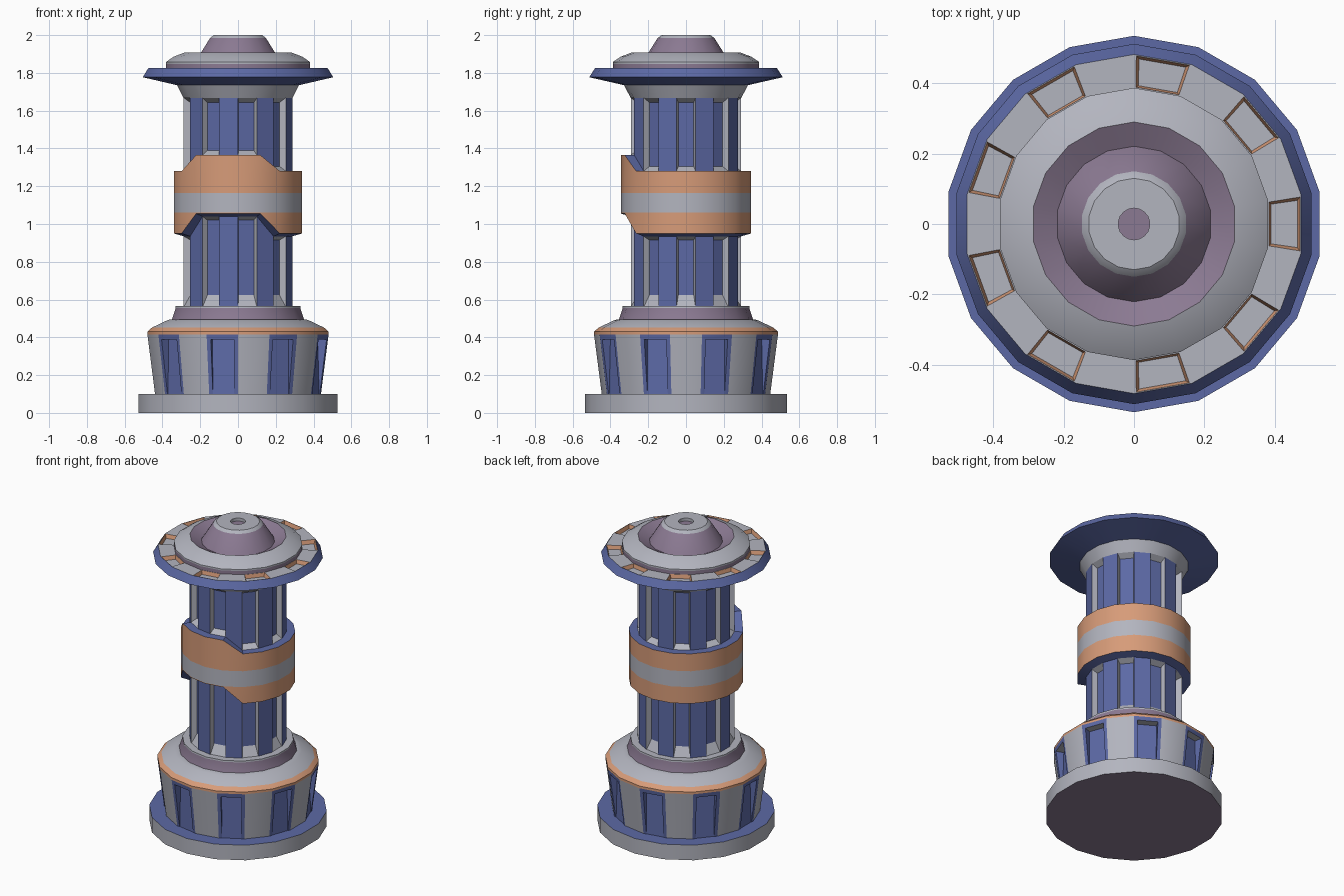
import bpy, math
from mathutils import Vector

if "Cube" in bpy.data.objects:
    bpy.data.objects.remove(bpy.data.objects["Cube"])

N = 18


def material(name, rgb):
    m = bpy.data.materials.new(name)
    m.diffuse_color = (*rgb, 1)
    m.use_nodes = True
    m.node_tree.nodes["Principled BSDF"].inputs["Base Color"].default_value = m.diffuse_color
    return m


MATS = [material("light_grey", (0.45, 0.46, 0.52)),
        material("blue", (0.107, 0.141, 0.376)),
        material("copper_orange", (0.68, 0.33, 0.19)),
        material("dusky_purple", (0.26, 0.195, 0.29))]
GREY, BLUE, ORANGE, PURPLE = range(4)


def P(i, r, z):
    """Point on side line i; line 0 points to the front, counting towards +x."""
    a = math.radians(360 / N * i)
    return Vector((r * math.sin(a), -r * math.cos(a), z))


class Part:
    def __init__(self, name):
        self.name, self.verts, self.faces, self.mats, self.seen = name, [], [], [], {}

    def face(self, pts, mat):
        ids = []
        for p in pts:
            k = tuple(round(c, 5) + 0.0 for c in p)
            if k not in self.seen:
                self.seen[k] = len(self.verts)
                self.verts.append(k)
            if self.seen[k] not in ids:
                ids.append(self.seen[k])
        if len(ids) > 2:
            self.faces.append(ids)
            self.mats.append(mat)

    def bridge(self, a, b, mats):
        for j in range(4):
            k = (j + 1) % 4
            self.face((a[j], a[k], b[k], b[j]), mats[j])

    def lathe(self, profile, mats, skip=lambda i, s: False):
        """Profile runs from the bottom outwards and up."""
        for s in range(len(profile) - 1):
            (r0, z0), (r1, z1) = profile[s], profile[s + 1]
            for i in range(N):
                if not skip(i, s):
                    self.face((P(i, r0, z0), P(i + 1, r0, z0),
                               P(i + 1, r1, z1), P(i, r1, z1)), mats[s])

    def finish(self):
        me = bpy.data.meshes.new(self.name)
        me.from_pydata(self.verts, [], self.faces)
        for m in MATS:
            me.materials.append(m)
        for p, m in zip(me.polygons, self.mats):
            p.material_index = m
            p.use_smooth = True
        me.set_sharp_from_angle(angle=math.radians(25))
        bpy.context.collection.objects.link(bpy.data.objects.new(self.name, me))


def inset(q, u, v0, v1):
    """Smaller quad inside quad q, given as fractions across and up."""
    def at(s, t):
        return q[0].lerp(q[1], s).lerp(q[3].lerp(q[2], s), t)
    return [at(u, v0), at(1 - u, v0), at(1 - u, v1), at(u, v1)]


# Base plate
base = Part("base_plate")
base.lathe([(0, 0), (0.535, 0), (0.535, 0.1), (0, 0.1)], [PURPLE, GREY, BLUE])
base.finish()

# Flared drum with nine tapering window recesses
drum = Part("lower_drum")
drum.lathe([(0.446, 0.1), (0.487, 0.415)], [GREY], lambda i, s: i % 2 == 1)
for i in range(1, N, 2):
    q = [P(i, 0.446, 0.1), P(i + 1, 0.446, 0.1), P(i + 1, 0.487, 0.415), P(i, 0.487, 0.415)]
    rim = inset(q, 0.13, 0, 0.92)
    out = P(i + 0.5, 1, 0)
    floor = [p - out * d for p, d in zip(rim, (0.003, 0.003, 0.05, 0.05))]
    drum.bridge(q, rim, [BLUE] * 4)
    drum.bridge(rim, floor, [BLUE, BLUE, GREY, BLUE])
    drum.face(floor, BLUE)
drum.finish()

# Stepped shoulder between drum and column
shoulder = Part("shoulder")
shoulder.lathe([(0.487, 0.415), (0.487, 0.43), (0.462, 0.452), (0.385, 0.488), (0.365, 0.495),
                (0.355, 0.495), (0.335, 0.555), (0.335, 0.565), (0.315, 0.565), (0.285, 0.565)],
               [ORANGE, ORANGE, GREY, GREY, GREY, PURPLE, GREY, GREY, GREY])
shoulder.finish()


# Height shift of the collar edges: raised at the front
def lift(i):
    return 1.0 if (i + 2) % N <= 3 else 0.0


def collar_low(i):
    return 0.95 + 0.105 * lift(i)


def collar_high(i):
    return 1.28 + 0.085 * lift(i)


# Fluted column: recessed bays alternate with raised strips, above and below the collar
R = 0.292
for name, lo, hi, d_lo, d_hi in (
        ("lower_column", lambda i: 0.56, lambda i: collar_low(i) - 0.015, 0.065, 0.02),
        ("upper_column", collar_high, lambda i: 1.668, 0.025, 0.025)):
    col = Part(name)
    for i in range(N):
        q = [P(i, R, lo(i)), P(i + 1, R, lo(i + 1)), P(i + 1, R, hi(i + 1)), P(i, R, hi(i))]
        if i % 2:
            col.face(q, BLUE)
            continue
        floor = inset(q, 0.1, 0, 1)
        out = P(i + 0.5, 1, 0)
        floor = [p - out * 0.035 + Vector((0, 0, d))
                 for p, d in zip(floor, (d_lo, d_lo, -d_hi, -d_hi))]
        col.bridge(q, floor, [GREY] * 4)
        col.face(floor, BLUE)
    col.finish()

# Banded collar
collar = Part("collar")
RC = 0.345
for i in range(N):
    j = i + 1
    rows = [(R, collar_low(i) - 0.015, collar_low(j) - 0.015),
            (RC, collar_low(i), collar_low(j)), (RC, 1.06, 1.06), (RC, 1.165, 1.165),
            (RC, collar_high(i), collar_high(j)), (R, collar_high(i), collar_high(j))]
    for (r0, a0, b0), (r1, a1, b1), m in zip(rows, rows[1:], (BLUE, ORANGE, GREY, ORANGE, BLUE)):
        collar.face((P(i, r0, a0), P(j, r0, b0), P(j, r1, b1), P(i, r1, a1)), m)
collar.finish()

# Neck and wide flange with nine rectangular pockets on top
flange = Part("top_flange")
flange.lathe([(R, 1.666), (0.328, 1.735), (0.512, 1.777), (0.482, 1.825), (0.387, 1.825)],
             [GREY, BLUE, BLUE, GREY], lambda i, s: s == 3 and i % 2 == 0)
for i in range(0, N, 2):
    q = [P(i, 0.482, 1.825), P(i + 1, 0.482, 1.825), P(i + 1, 0.387, 1.825), P(i, 0.387, 1.825)]
    rim = inset(q, 0.04, 0.03, 0.97)
    floor = [p - Vector((0, 0, 0.025)) for p in inset(q, 0.09, 0.11, 0.91)]
    flange.bridge(q, rim, [GREY] * 4)
    flange.bridge(rim, floor, [ORANGE] * 4)
    flange.face(floor, GREY)
flange.finish()

# Domed cap with a purple moat, cone and small centre socket
cap = Part("domed_cap")
cap.lathe([(0.387, 1.825), (0.387, 1.848), (0.387, 1.858), (0.345, 1.886), (0.29, 1.907),
           (0.221, 1.872), (0.15, 1.985), (0.13, 2.0), (0.045, 2.0), (0.045, 1.98), (0, 1.98)],
          [PURPLE, GREY, GREY, GREY, PURPLE, PURPLE, GREY, GREY, GREY, PURPLE])
cap.finish()
